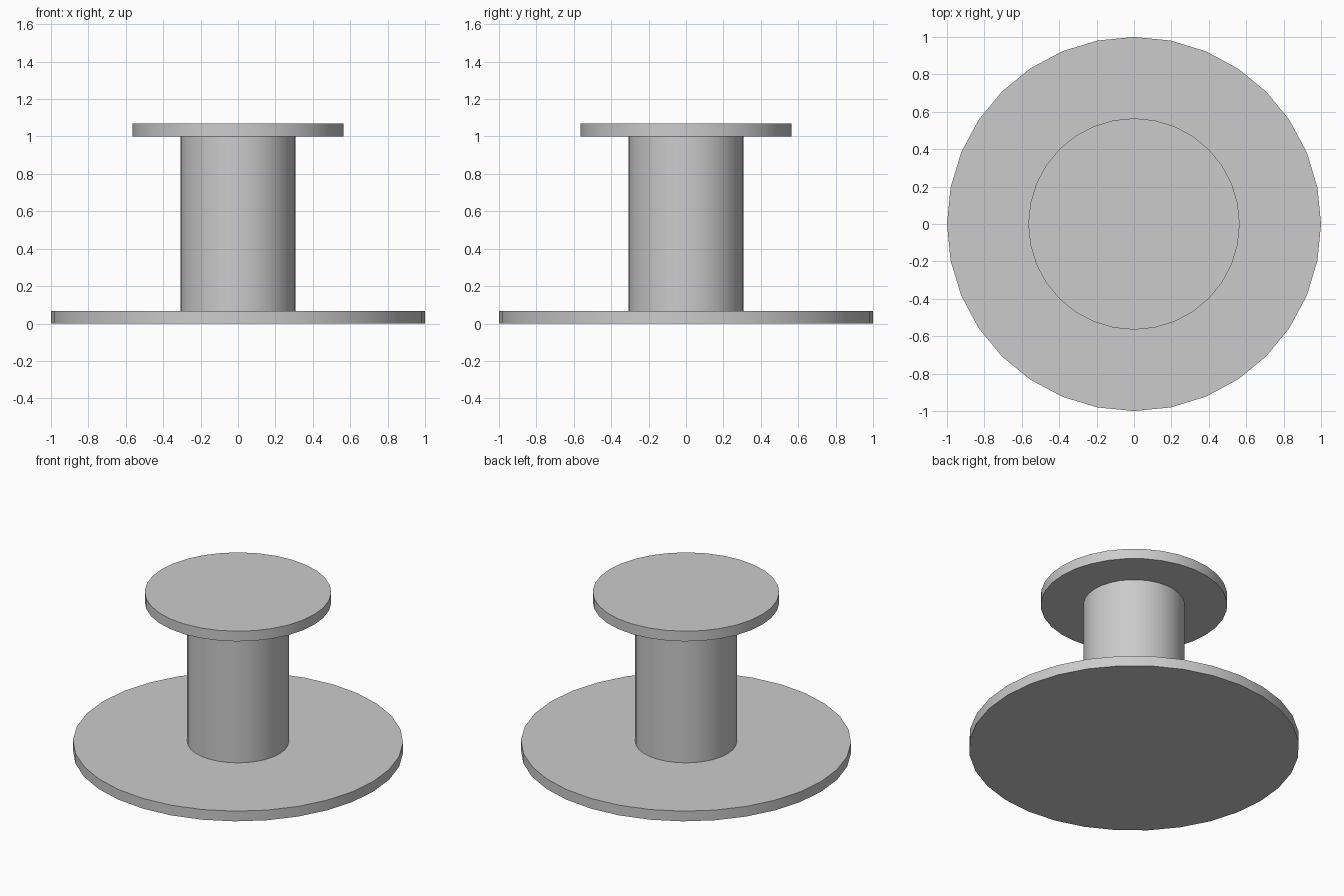
import bpy
import math

cube = bpy.data.objects.get("Cube")
if cube:
    bpy.data.objects.remove(cube, do_unlink=True)

# One plain grey for every part
GREY = (0.6, 0.6, 0.6, 1.0)
grey = bpy.data.materials.new("plain grey")
grey.use_nodes = True
grey.diffuse_color = GREY
bsdf = next(n for n in grey.node_tree.nodes if n.type == 'BSDF_PRINCIPLED')
bsdf.inputs["Base Color"].default_value = GREY


def disc(name, radius, bottom, top):
    """Upright cylinder with smooth sides and crisp rims."""
    bpy.ops.mesh.primitive_cylinder_add(
        vertices=32, radius=radius, depth=top - bottom,
        location=(0, 0, (bottom + top) / 2))
    part = bpy.context.object
    part.name = part.data.name = name
    part.data.materials.append(grey)
    bpy.ops.object.shade_smooth_by_angle(angle=math.radians(30))
    return part


# Wide foot, column and smaller top plate, stacked
disc("base_plate", 1.0, 0.0, 0.068)
disc("column", 0.308, 0.068, 1.0)
disc("top_plate", 0.565, 1.0, 1.068)
